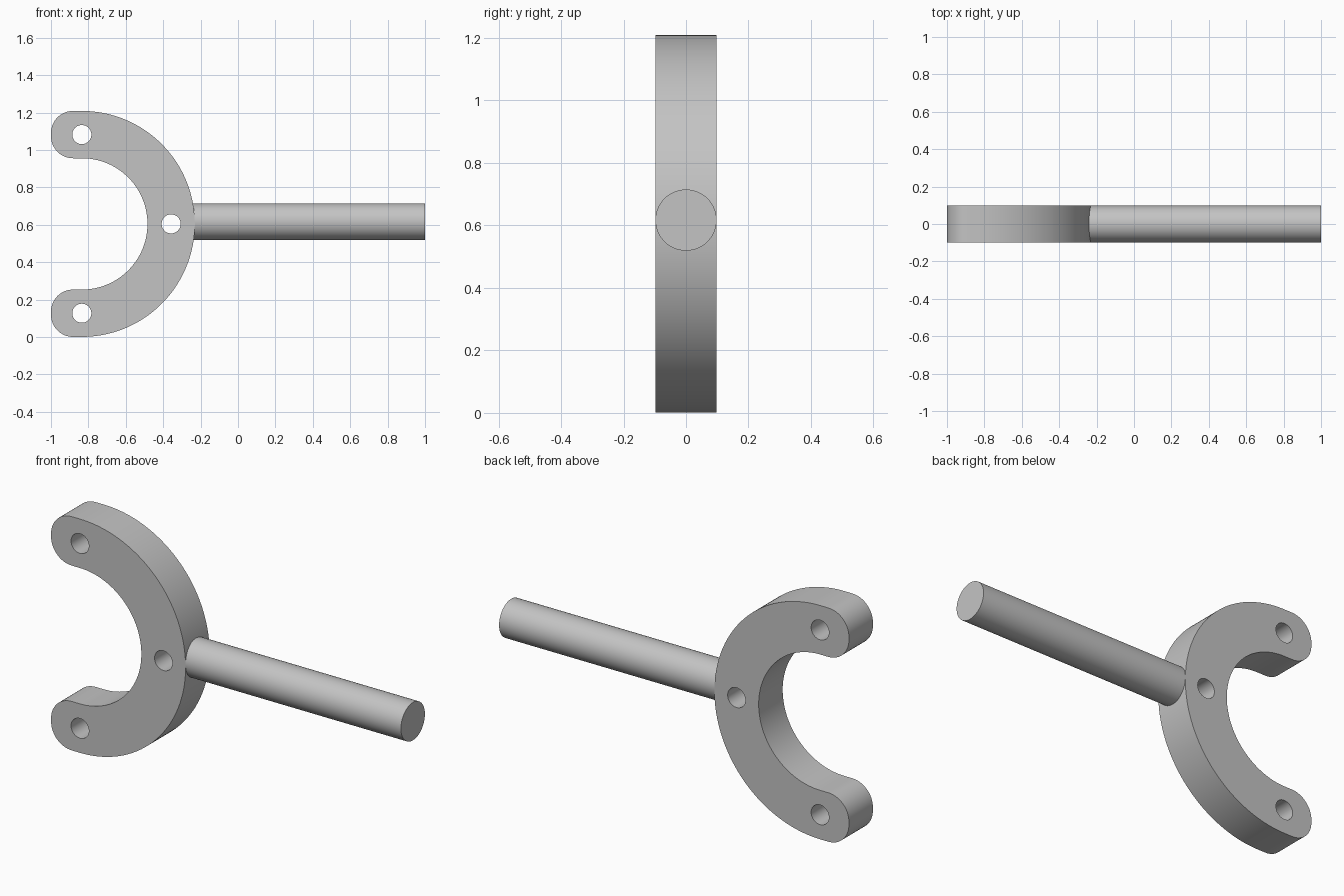
import bpy, bmesh
from math import sin, cos, pi, radians
from mathutils import Matrix

cube = bpy.data.objects.get("Cube")
if cube:
    bpy.data.objects.remove(cube)

CX, CZ = -0.835, 0.605        # centre of the fork's arc
R_OUT, R_IN = 0.604, 0.351
R_MID = (R_OUT + R_IN) / 2
HALF = 0.098                  # half thickness, also the rod radius
TIP, FILLET = -1.0, 0.118     # end of the arms and their corner radius

grey = bpy.data.materials.new("satin_grey")
grey.use_nodes = True
colour = (0.55, 0.55, 0.55, 1)
grey.diffuse_color = colour
grey.node_tree.nodes["Principled BSDF"].inputs["Base Color"].default_value = colour


def arc(x, z, r, start, end, n):
    steps = [radians(start + (end - start) * i / n) for i in range(n + 1)]
    return [(x + r * cos(a), z + r * sin(a)) for a in steps]


def finish(name, bm):
    mesh = bpy.data.meshes.new(name)
    bm.normal_update()
    bm.to_mesh(mesh)
    bm.free()
    mesh.materials.clear()
    mesh.materials.append(grey)
    obj = bpy.data.objects.new(name, mesh)
    bpy.context.collection.objects.link(obj)
    bpy.ops.object.select_all(action='DESELECT')
    obj.select_set(True)
    bpy.context.view_layer.objects.active = obj
    bpy.ops.object.shade_smooth_by_angle(angle=radians(35))
    return obj


# Fork: C-shaped outline with rounded arm tips and three pin holes
tx = TIP + FILLET
outline = arc(CX, CZ, R_OUT, -90, 90, 96)
outline += arc(tx, CZ + R_OUT - FILLET, FILLET, 90, 180, 16)
outline += arc(tx, CZ + R_IN + FILLET, FILLET, 180, 270, 16)
outline += arc(CX, CZ, R_IN, 90, -90, 72)
outline += arc(tx, CZ - R_IN - FILLET, FILLET, 90, 180, 16)
outline += arc(tx, CZ - R_OUT + FILLET, FILLET, 180, 270, 16)
holes = [arc(CX + R_MID * cos(a), CZ + R_MID * sin(a), 0.051, 0, 360, 40)[:-1]
         for a in (-pi / 2, 0, pi / 2)]

curve = bpy.data.curves.new("fork_profile", 'CURVE')
curve.dimensions = '2D'
curve.fill_mode = 'BOTH'
curve.extrude = HALF
for loop in [outline] + holes:
    spline = curve.splines.new('POLY')
    spline.points.add(len(loop) - 1)
    for p, (x, z) in zip(spline.points, loop):
        p.co = (x, z, 0, 1)
    spline.use_cyclic_u = True

helper = bpy.data.objects.new("fork_profile", curve)
bpy.context.collection.objects.link(helper)
bpy.context.view_layer.update()
solid = bpy.data.meshes.new_from_object(
    helper.evaluated_get(bpy.context.evaluated_depsgraph_get()))
bm = bmesh.new()
bm.from_mesh(solid)
bpy.data.objects.remove(helper)
bpy.data.curves.remove(curve)
bpy.data.meshes.remove(solid)
bmesh.ops.remove_doubles(bm, verts=bm.verts, dist=0.0002)
bmesh.ops.transform(bm, matrix=Matrix.Rotation(pi / 2, 4, 'X'), verts=bm.verts)
bmesh.ops.recalc_face_normals(bm, faces=bm.faces)
finish("fork", bm)

# Rod: round handle seated in the back of the fork
start, end = -0.28, 1.0
place = Matrix.Translation(((start + end) / 2, 0, 0.617)) @ Matrix.Rotation(pi / 2, 4, 'Y')
bm = bmesh.new()
bmesh.ops.create_cone(bm, cap_ends=True, segments=64, radius1=HALF, radius2=HALF,
                      depth=end - start, matrix=place)
finish("rod", bm)
